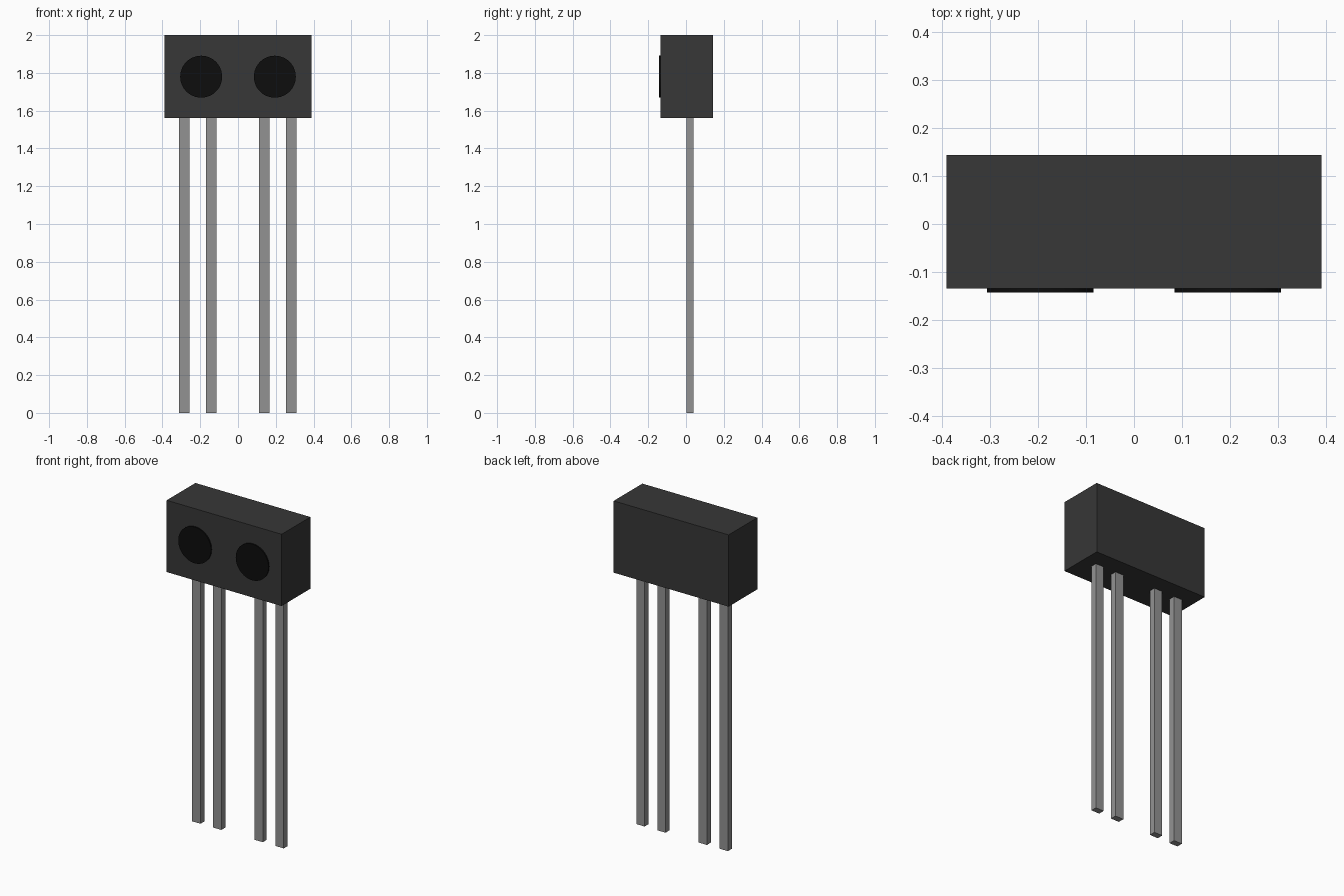
import bpy
import math

default = bpy.data.objects.get("Cube")
if default:
    bpy.data.objects.remove(default, do_unlink=True)


def material(name, value, roughness):
    mat = bpy.data.materials.new(name)
    mat.use_nodes = True
    color = (value, value, value, 1.0)
    mat.diffuse_color = color
    bsdf = mat.node_tree.nodes["Principled BSDF"]
    bsdf.inputs["Base Color"].default_value = color
    bsdf.inputs["Roughness"].default_value = roughness
    return mat


def box(name, low, high, mat):
    center = [(a + b) / 2 for a, b in zip(low, high)]
    bpy.ops.mesh.primitive_cube_add(size=1, location=center)
    obj = bpy.context.object
    obj.name = name
    obj.scale = [b - a for a, b in zip(low, high)]
    bpy.ops.object.transform_apply(location=False, rotation=False, scale=True)
    obj.data.materials.append(mat)
    return obj


charcoal = material("charcoal plastic", 0.038, 0.6)
black = material("black lens", 0.004, 0.5)
grey = material("grey metal", 0.29, 0.4)

# Housing
box("housing", (-0.39, -0.134, 1.56), (0.39, 0.144, 2.0), charcoal)

# Round lenses, standing slightly proud of the front face
for side, x in (("right", -0.195), ("left", 0.195)):
    bpy.ops.mesh.primitive_cylinder_add(
        vertices=48, radius=0.111, depth=0.014,
        location=(x, -0.135, 1.78), rotation=(math.pi / 2, 0, 0))
    lens = bpy.context.object
    lens.name = side + "_lens"
    lens.data.materials.append(black)
    bpy.ops.object.shade_smooth_by_angle(angle=math.radians(30))

# Four square-cut pins, ending at the underside of the housing
pins = (("right_outer", -0.284), ("right_inner", -0.142),
        ("left_inner", 0.139), ("left_outer", 0.281))
for name, x in pins:
    box(name + "_pin", (x - 0.028, 0.002, 0.0), (x + 0.028, 0.04, 1.57), grey)
